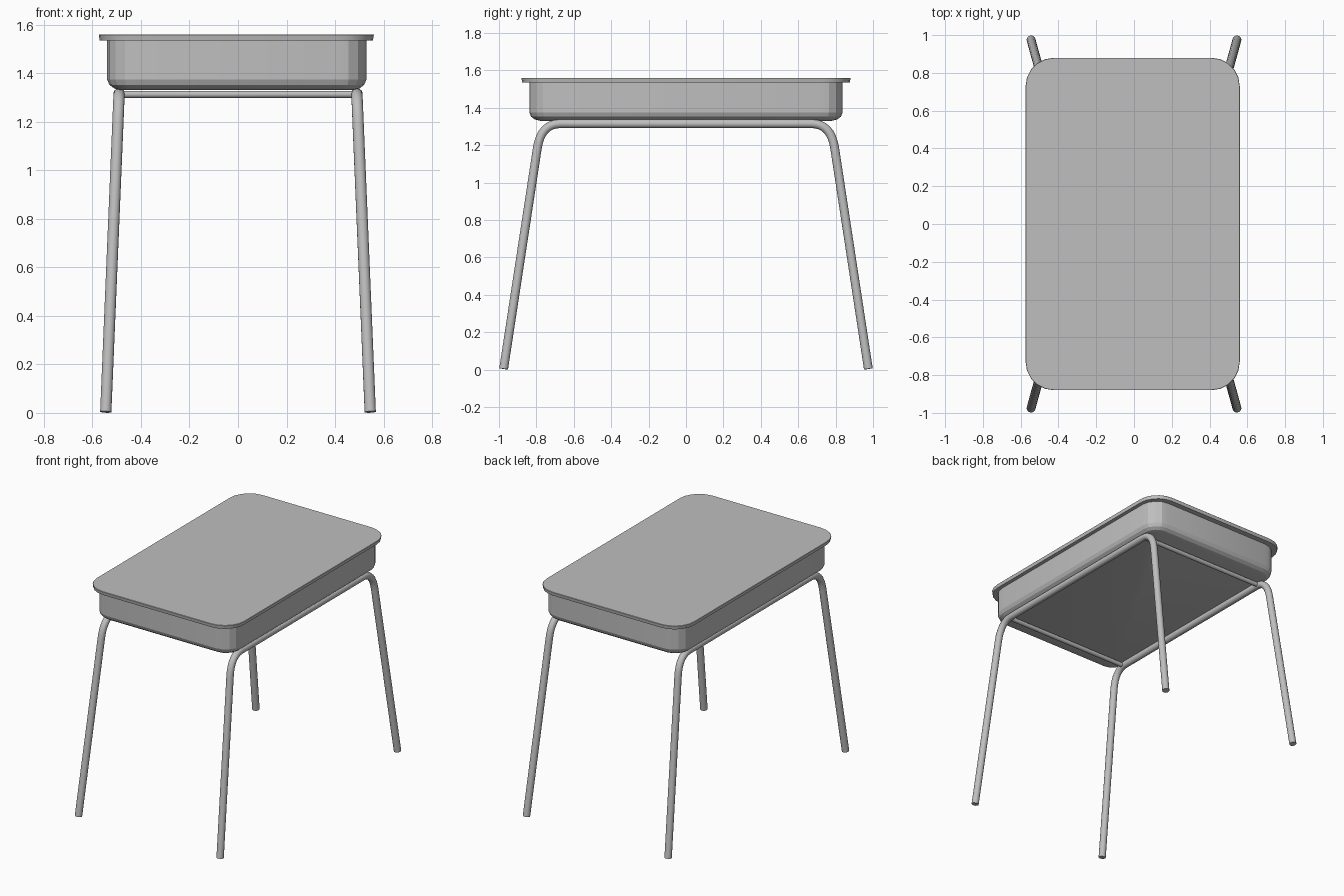
import bpy
import bmesh
from math import cos, sin, pi, radians
from mathutils import Vector

cube = bpy.data.objects.get("Cube")
if cube:
    bpy.data.objects.remove(cube)

# Single grey finish
grey = bpy.data.materials.new("Light grey")
grey.use_nodes = True
colour = (0.52, 0.52, 0.52, 1)
grey.diffuse_color = colour
grey.node_tree.nodes["Principled BSDF"].inputs["Base Color"].default_value = colour


def smooth(obj, angle):
    bpy.ops.object.select_all(action="DESELECT")
    obj.select_set(True)
    bpy.context.view_layer.objects.active = obj
    bpy.ops.object.shade_smooth_by_angle(angle=radians(angle))


def rounded_rect(half_x, half_y, radius, steps):
    """Outline points of a rounded rectangle, counter-clockwise."""
    points = []
    for corner, (sx, sy) in enumerate([(1, 1), (-1, 1), (-1, -1), (1, -1)]):
        for i in range(steps + 1):
            a = (corner + i / steps) * pi / 2
            points.append((sx * (half_x - radius) + radius * cos(a),
                           sy * (half_y - radius) + radius * sin(a)))
    return points


def tray(name, half_x, half_y, radius, steps, rings, offset_x):
    """Loft rounded rectangles through (inset, height) rings and cap both ends."""
    bm = bmesh.new()
    loops = []
    for inset, z in rings:
        outline = rounded_rect(half_x - inset, half_y - inset, radius - inset, steps)
        loops.append([bm.verts.new((x + offset_x, y, z)) for x, y in outline])
    count = len(loops[0])
    for low, high in zip(loops, loops[1:]):
        for i in range(count):
            j = (i + 1) % count
            bm.faces.new((low[i], low[j], high[j], high[i]))
    bm.faces.new(reversed(loops[0]))
    bm.faces.new(loops[-1])
    mesh = bpy.data.meshes.new(name)
    bm.to_mesh(mesh)
    bm.free()
    mesh.materials.append(grey)
    obj = bpy.data.objects.new(name, mesh)
    bpy.context.collection.objects.link(obj)
    smooth(obj, 20)


def tube(name, points, radius):
    """Round capped tube along a path, turned into a mesh."""
    curve = bpy.data.curves.new(name, "CURVE")
    curve.dimensions = "3D"
    curve.bevel_depth = radius
    curve.bevel_resolution = 5
    curve.use_fill_caps = True
    spline = curve.splines.new("POLY")
    spline.points.add(len(points) - 1)
    for target, p in zip(spline.points, points):
        target.co = (*p, 1)
    curve.materials.append(grey)
    obj = bpy.data.objects.new(name, curve)
    bpy.context.collection.objects.link(obj)
    bpy.ops.object.select_all(action="DESELECT")
    obj.select_set(True)
    bpy.context.view_layer.objects.active = obj
    bpy.ops.object.convert(target="MESH")
    smooth(bpy.context.object, 40)


# Desk box with a softened lower edge, and the overhanging lid
tray("desk_box", 0.535, 0.838, 0.12, 4,
     [(0.06, 1.33), (0.03, 1.337), (0.01, 1.352), (0, 1.375), (0, 1.536)], -0.005)
tray("desk_lid", 0.567, 0.88, 0.15, 5,
     [(0.004, 1.535), (0, 1.558), (0.002, 1.56)], -0.007)

# Bent side frames: foot, bend, top rail, bend, foot
RAIL_Z = 1.315
for side, label in ((1, "left"), (-1, "right")):
    foot = Vector((side * 0.545, 0.975, 0.004))
    elbow = Vector((side * 0.49, 0.775, RAIL_Z))
    leg_end = elbow.lerp(foot, 0.1)
    rail_end = Vector((side * 0.49, 0.67, RAIL_Z))
    bend = []
    for i in range(9):
        t = i / 8
        bend.append(leg_end.lerp(elbow, t).lerp(elbow.lerp(rail_end, t), t))
    half = [foot] + bend
    other = [Vector((p.x, -p.y, p.z)) for p in reversed(half)]
    tube(label + "_leg_frame", half + other, 0.0235)

# Thin cross bars joining the two frames
for y, label in ((-0.69, "front"), (0.69, "back")):
    tube(label + "_cross_bar", [(-0.49, y, 1.313), (0.49, y, 1.313)], 0.015)
